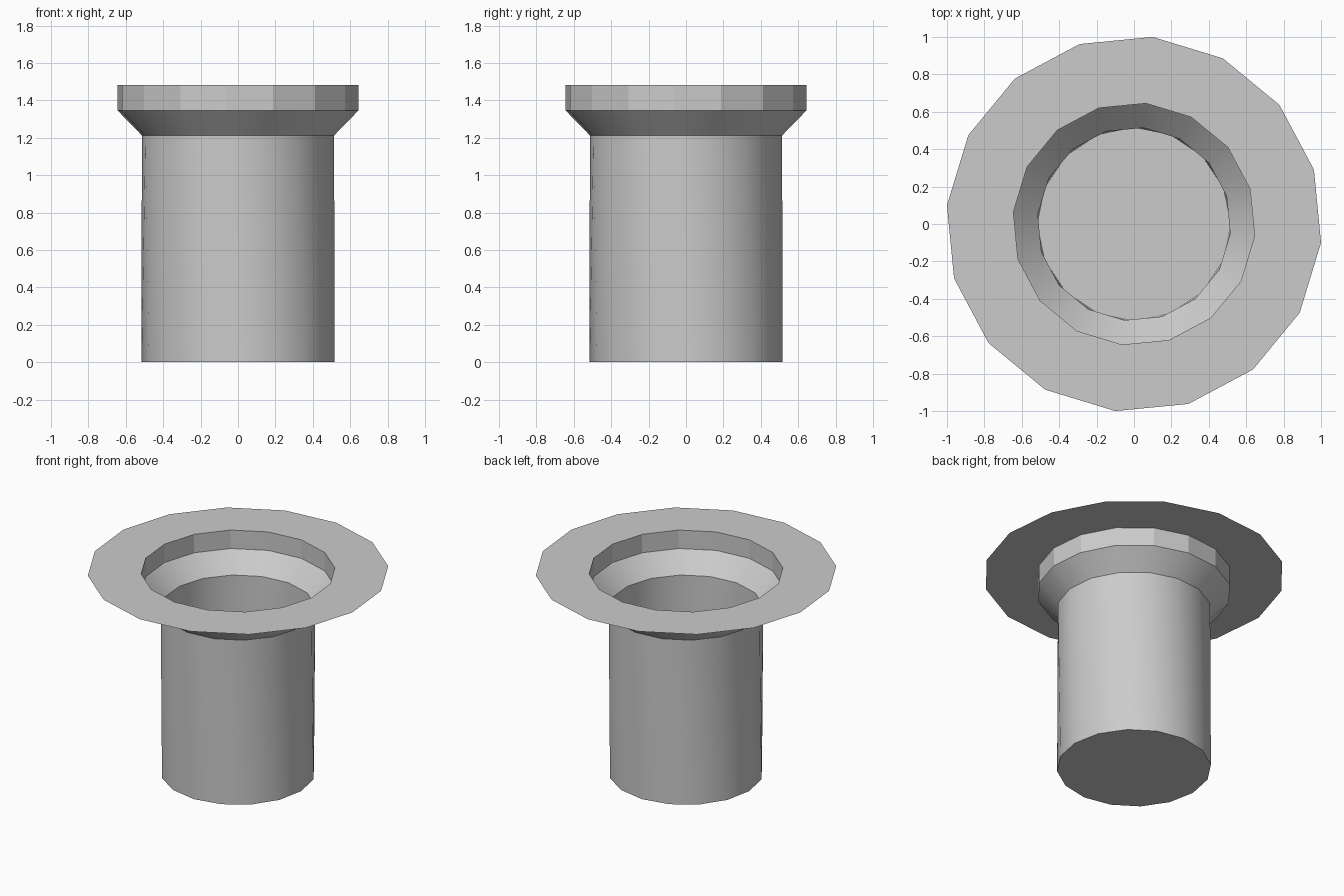
import bpy, bmesh
from math import cos, sin, radians, pi

if "Cube" in bpy.data.objects:
    bpy.data.objects.remove(bpy.data.objects["Cube"])

SIDES = 16
TURN = radians(-5.7)


def ring(bm, radius, z, turn):
    return [bm.verts.new((radius * cos(turn + 2 * pi * i / SIDES),
                          radius * sin(turn + 2 * pi * i / SIDES), z))
            for i in range(SIDES)]


# Profile from base to rim: radius, height, rotation, smooth band above
# (the shaft twists slightly because its base ring is not turned)
profile = [
    (0.515, 0.0, 0.0, True),       # shaft
    (0.517, 1.213, TURN, True),    # flared neck
    (0.648, 1.347, TURN, False),   # faceted collar
    (0.648, 1.483, TURN, False),   # flat flange
    (1.005, 1.483, TURN, False),
]

bm = bmesh.new()
rings = [ring(bm, r, z, t) for r, z, t, _ in profile]

# Closed base
bm.faces.new(rings[0][::-1])

# Bands between neighbouring rings
for (low, high), row in zip(zip(rings, rings[1:]), profile):
    for i in range(SIDES):
        j = (i + 1) % SIDES
        face = bm.faces.new((low[i], low[j], high[j], high[i]))
        face.smooth = row[3]

# Sharp creases along every ring
for loop in rings:
    for i in range(SIDES):
        edge = bm.edges.get((loop[i], loop[(i + 1) % SIDES]))
        edge.smooth = False

mesh = bpy.data.meshes.new("flanged_pipe")
bm.to_mesh(mesh)
bm.free()
bpy.context.collection.objects.link(bpy.data.objects.new("flanged_pipe", mesh))
